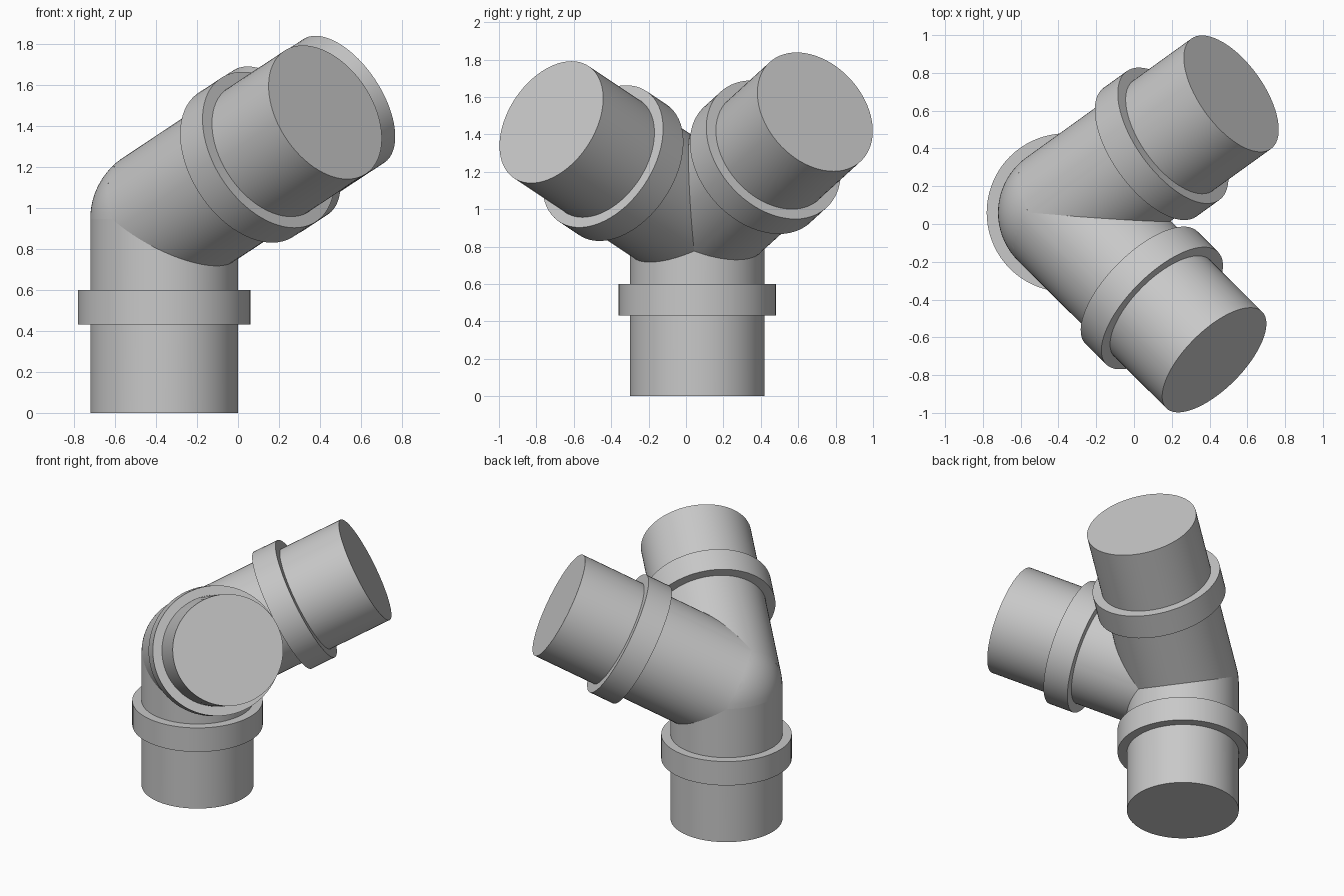
import bpy, bmesh, math
from mathutils import Vector

if "Cube" in bpy.data.objects:
    bpy.data.objects.remove(bpy.data.objects["Cube"])

HUB = Vector((-0.36, 0.06, 0.945))     # point where the three pipe axes meet
R, RING_R = 0.36, 0.42
ENDS = [Vector((-0.36, 0.06, 0.0)),    # leg
        Vector((0.515, 0.69, 1.52)),   # back arm
        Vector((0.425, -0.72, 1.465))] # front arm
DIRS = [(e - HUB).normalized() for e in ENDS]
SEG = 72

grey = bpy.data.materials.new("plain grey")
grey.diffuse_color = (0.58, 0.58, 0.58, 1)
grey.use_nodes = True
grey.node_tree.nodes["Principled BSDF"].inputs["Base Color"].default_value = grey.diffuse_color


def finish(bm, name):
    bmesh.ops.remove_doubles(bm, verts=bm.verts, dist=0.0005)
    bmesh.ops.recalc_face_normals(bm, faces=bm.faces)
    mesh = bpy.data.meshes.new(name)
    bm.to_mesh(mesh)
    bm.free()
    mesh.materials.append(grey)
    ob = bpy.data.objects.new(name, mesh)
    bpy.context.collection.objects.link(ob)
    bpy.ops.object.select_all(action='DESELECT')
    ob.select_set(True)
    bpy.context.view_layer.objects.active = ob
    bpy.ops.object.shade_smooth_by_angle(angle=math.radians(30))


def circle(bm, axis, dist, radius):
    rot = axis.to_track_quat('Z', 'Y')
    return [bm.verts.new(HUB + axis * dist + rot @ Vector(
        (radius * math.cos(a), radius * math.sin(a), 0)))
        for a in (2 * math.pi * i / SEG for i in range(SEG))]


def bridge(bm, a, b):
    for i in range(SEG):
        j = (i + 1) % SEG
        bm.faces.new((a[i], a[j], b[j], b[i]))


def trim(bm, normal):
    # remove everything on the positive side of a plane through the hub
    bmesh.ops.bisect_plane(bm, geom=bm.verts[:] + bm.edges[:] + bm.faces[:],
                           dist=1e-5, plane_co=HUB, plane_no=normal,
                           clear_outer=True)


# pipes, mitred against each other
for i, name in enumerate(("leg_pipe", "back_pipe", "front_pipe")):
    d = DIRS[i]
    bm = bmesh.new()
    start = circle(bm, d, 0, R)
    end = circle(bm, d, (ENDS[i] - HUB).length, R)
    bridge(bm, start, end)
    bm.faces.new(end)
    for j in range(3):
        if j != i:
            trim(bm, (DIRS[j] - d).normalized())
    finish(bm, name)

# rounded elbow closing the outer side of the joint
bm = bmesh.new()
bmesh.ops.create_uvsphere(bm, u_segments=SEG, v_segments=36, radius=R)
bmesh.ops.translate(bm, verts=bm.verts, vec=HUB)
for d in DIRS:
    trim(bm, d)
finish(bm, "elbow")

# collars, the same distance from each open end
for d, e, name in zip(DIRS, ENDS, ("leg_collar", "back_collar", "front_collar")):
    length = (e - HUB).length
    near, far = length - 0.60, length - 0.43
    bm = bmesh.new()
    loops = [circle(bm, d, t, r) for t, r in
             ((near, R), (near, RING_R), (far, RING_R), (far, R))]
    for a, b in zip(loops, loops[1:]):
        bridge(bm, a, b)
    finish(bm, name)
